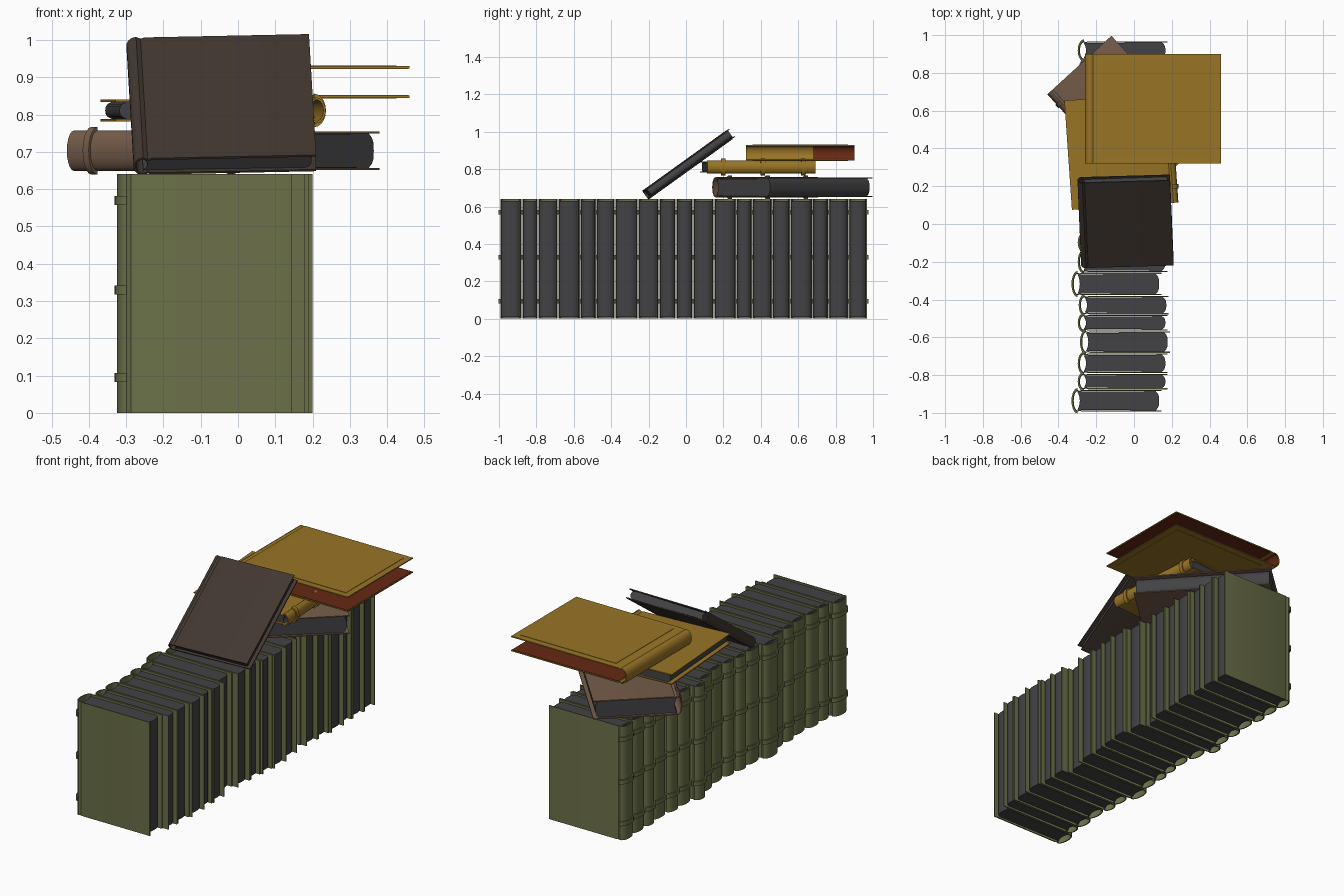
import bpy, bmesh, math
from mathutils import Matrix, Vector

if "Cube" in bpy.data.objects:
    bpy.data.objects.remove(bpy.data.objects["Cube"])


def material(name, rgb):
    m = bpy.data.materials.new(name)
    lin = [c / 12.92 if c <= 0.04045 else ((c + 0.055) / 1.055) ** 2.4 for c in rgb]
    m.diffuse_color = (*lin, 1)
    m.use_nodes = True
    m.node_tree.nodes["Principled BSDF"].inputs["Base Color"].default_value = m.diffuse_color
    return m


GREEN = material("olive green cloth", (0.42, 0.44, 0.285))
PAPER = material("dark grey paper", (0.26, 0.26, 0.27))
GOLD = material("gold cloth", (0.60, 0.46, 0.15))
BROWN = material("tan brown cloth", (0.47, 0.37, 0.295))
BLACK = material("dark brown leather", (0.26, 0.22, 0.19))
RED = material("rust red lining", (0.40, 0.16, 0.08))


def prism(name, profile, z0, z1, mat, frame):
    """Extrude a closed local xy profile from z0 to z1, placed by frame."""
    bm = bmesh.new()
    low = [bm.verts.new((x, y, z0)) for x, y in profile]
    high = [bm.verts.new((x, y, z1)) for x, y in profile]
    n = len(profile)
    bm.faces.new(low[::-1])
    bm.faces.new(high)
    for i in range(n):
        j = (i + 1) % n
        bm.faces.new((low[i], low[j], high[j], high[i]))
    bm.transform(frame)
    bmesh.ops.recalc_face_normals(bm, faces=bm.faces)
    me = bpy.data.meshes.new(name)
    bm.to_mesh(me)
    bm.free()
    me.materials.append(mat)
    ob = bpy.data.objects.new(name, me)
    bpy.context.collection.objects.link(ob)
    return ob


def box(name, x0, x1, y0, y1, z0, z1, mat, frame):
    return prism(name, [(x0, y0), (x1, y0), (x1, y1), (x0, y1)], z0, z1, mat, frame)


def arc(bulge, half, inset=0.0, n=10):
    """Half ellipse of the rounded spine, from +y round to -y."""
    pts = []
    for i in range(n + 1):
        a = math.pi / 2 - math.pi * i / n
        pts.append((bulge - (bulge - inset) * math.cos(a), (half - inset) * math.sin(a)))
    return pts


def frame_of(origin, depth, length):
    """Local x runs spine to fore-edge, local z along the spine."""
    x, z = Vector(depth).normalized(), Vector(length).normalized()
    y = z.cross(x)
    m = Matrix((x, y, z)).transposed().to_4x4()
    m.translation = origin
    return m


def book(name, frame, depth, length, thick, mat, pages=True, bands=True,
         flare=0.0, bulge=0.026, card=0.006):
    h = thick / 2
    spine_h = h + flare

    # wrap-around cover: boards, hinge groove and hollow rounded spine
    def wrap(inset):
        top = [(depth, h - inset), (bulge + 0.022, h - inset),
               (bulge + 0.012, h - 0.004 - inset)]
        return top + arc(bulge, spine_h, inset) + [(x, -y) for x, y in top[::-1]]
    prism(name + "_cover", wrap(0) + wrap(card)[::-1], 0, length, mat, frame)

    # page block: rounded fore-edge, hollow back
    if pages:
        p = h - card
        end = depth - 0.012
        prof = []
        for i in range(9):
            t = -1 + i / 4
            prof.append((end - 0.014 * t ** 4 - 0.004 * t * t, p * t))
        for i in range(9):
            t = 1 - i / 4
            prof.append((bulge + 0.012 - 0.012 * t * t, (p - 0.003) * t))
        prism(name + "_pages", prof, 0.01, length - 0.01, PAPER, frame)

    # raised spine bands
    if bands:
        out = [(x, y) for x, y in arc(bulge, spine_h + 0.004, -0.006)]
        prof = out + arc(bulge, spine_h, 0.003)[::-1]
        for i, f in enumerate((0.148, 0.515, 0.89)):
            z = f * length
            prism(f"{name}_band_{i + 1}", prof, z - 0.012, z + 0.012, mat, frame)


# row of standing books: boundaries along y, sideways shifts repeat in sixes
widths = [.118, .086, .107, .118, .086, .101, .123, .112, .091, .091,
          .112, .118, .086, .107, .096, .118, .086, .107, .101]
shifts = [0, .033, .033, .045, .033, .038]
y = -0.995
for i, w in enumerate(widths):
    dx = 0.033 if i == len(widths) - 1 else shifts[i % 6]
    if i == 10:
        dx = 0.055
    book(f"standing_book_{i + 1}",
         frame_of((-0.325 + dx, y + w / 2, 0), (1, 0, 0), (0, 0, 1)),
         0.47, 0.64, w - 0.004, GREEN)
    y += w

# brown book lying askew on the row
book("brown_book", frame_of((0.04, 0.14, 0.703), (.738, .674, 0), (-.674, .738, 0)),
     0.46, 0.74, 0.104, BROWN, flare=0.002)

# gold book on top of it, spine to the right
book("middle_gold_book",
     frame_of((0.235, 0.114, 0.811), (-.9976, -.069, 0), (-.069, .9976, 0)),
     0.565, 0.58, 0.058, GOLD, flare=0.006)

# empty gold binding on top, spine to the left
top = frame_of((-0.26, 0.32, 0.8875), (1, 0, 0), (0, 1, 0))
book("top_gold_binding", top, 0.72, 0.58, 0.085, GOLD, pages=False, bands=False,
     bulge=0.03)
for side, s in (("upper", 1), ("lower", -1)):
    a, b = sorted((s * 0.0368, s * 0.0345))
    box(f"top_binding_{side}_lining", 0.055, 0.717, a, b, 0.003, 0.577, RED, top)
    a, b = sorted((s * 0.042, s * 0.0445))
    box(f"top_binding_{side}_panel", 0.09, 0.685, a, b, 0.035, 0.545, GOLD, top)
prism("top_binding_spine_lining",
      arc(0.03, 0.0425, 0.0058) + arc(0.03, 0.0425, 0.008)[::-1],
      0.36, 0.577, RED, top)

# dark book leaning back against the pile
u, k = Vector((0, .812, .584)), 0.035
book("leaning_dark_book",
     frame_of((-0.28, -0.218, 0.660), Vector((1, 0, 0)) + k * u, u - Vector((k, 0, 0))),
     0.49, 0.555, 0.054, BLACK, bands=False, flare=0.002)

# smooth the rounded spines, keep the edges crisp
bpy.ops.object.select_all(action='SELECT')
bpy.context.view_layer.objects.active = bpy.context.selected_objects[0]
bpy.ops.object.shade_smooth_by_angle(angle=math.radians(30))
